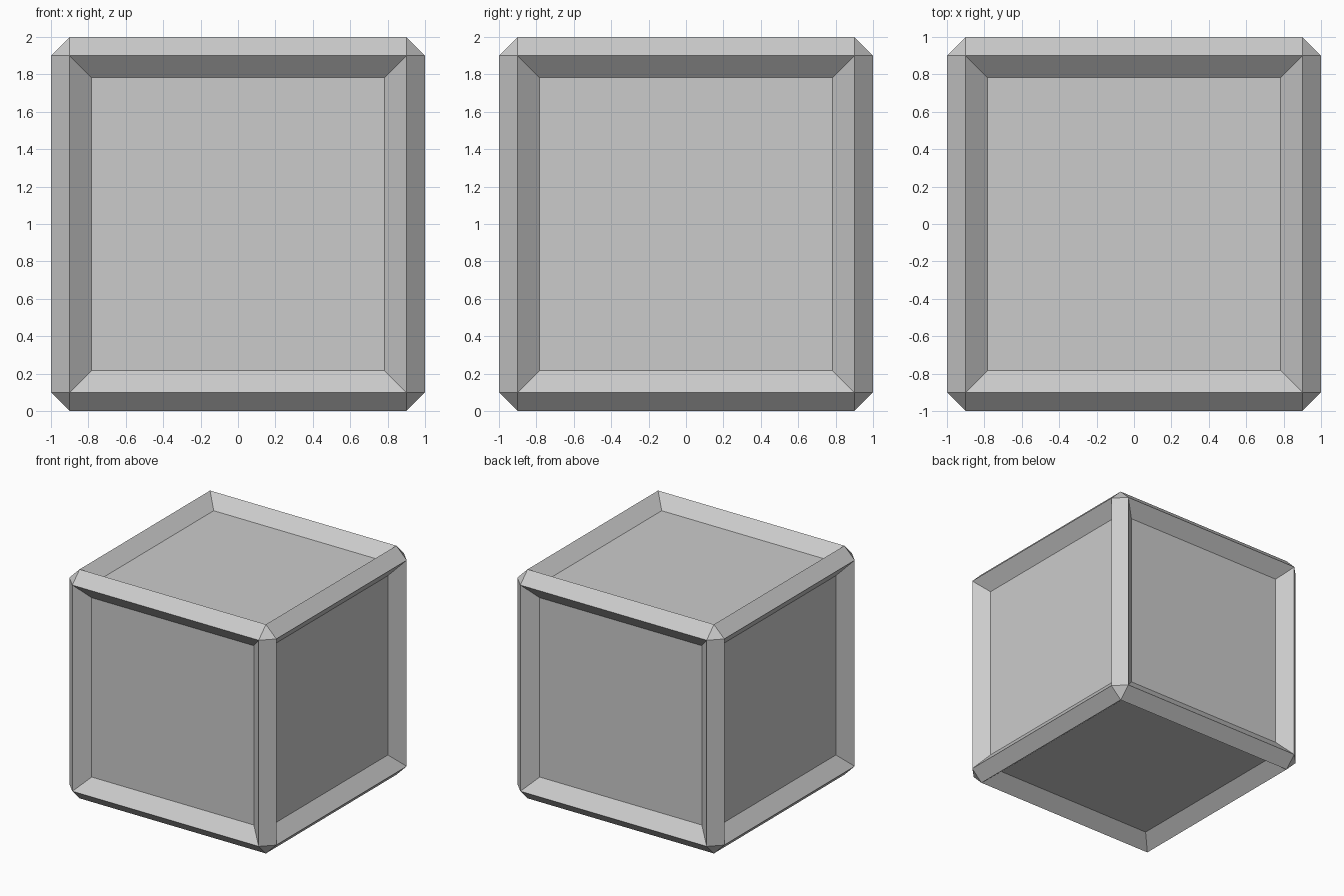
import bpy, bmesh
from mathutils import Matrix

if "Cube" in bpy.data.objects:
    bpy.data.objects.remove(bpy.data.objects["Cube"])

bm = bmesh.new()

# Cube body standing on the ground
bmesh.ops.create_cube(bm, size=2, matrix=Matrix.Translation((0, 0, 1)))

# Flat chamfer along every edge
bmesh.ops.bevel(bm, geom=bm.edges[:], offset=0.1, offset_type='OFFSET',
                segments=1, profile=0.5, affect='EDGES')

# Sunken panel with sloped sides on each of the six large faces
bm.normal_update()
panels = [f for f in bm.faces if f.calc_area() > 1]
bmesh.ops.inset_individual(bm, faces=panels, thickness=0.117, depth=0,
                           use_even_offset=True)
for f in panels:
    shift = f.normal * -0.1
    for v in f.verts:
        v.co += shift

bmesh.ops.recalc_face_normals(bm, faces=bm.faces[:])
mesh = bpy.data.meshes.new("panelled_crate")
bm.to_mesh(mesh)
bm.free()
bpy.context.collection.objects.link(bpy.data.objects.new("panelled_crate", mesh))
